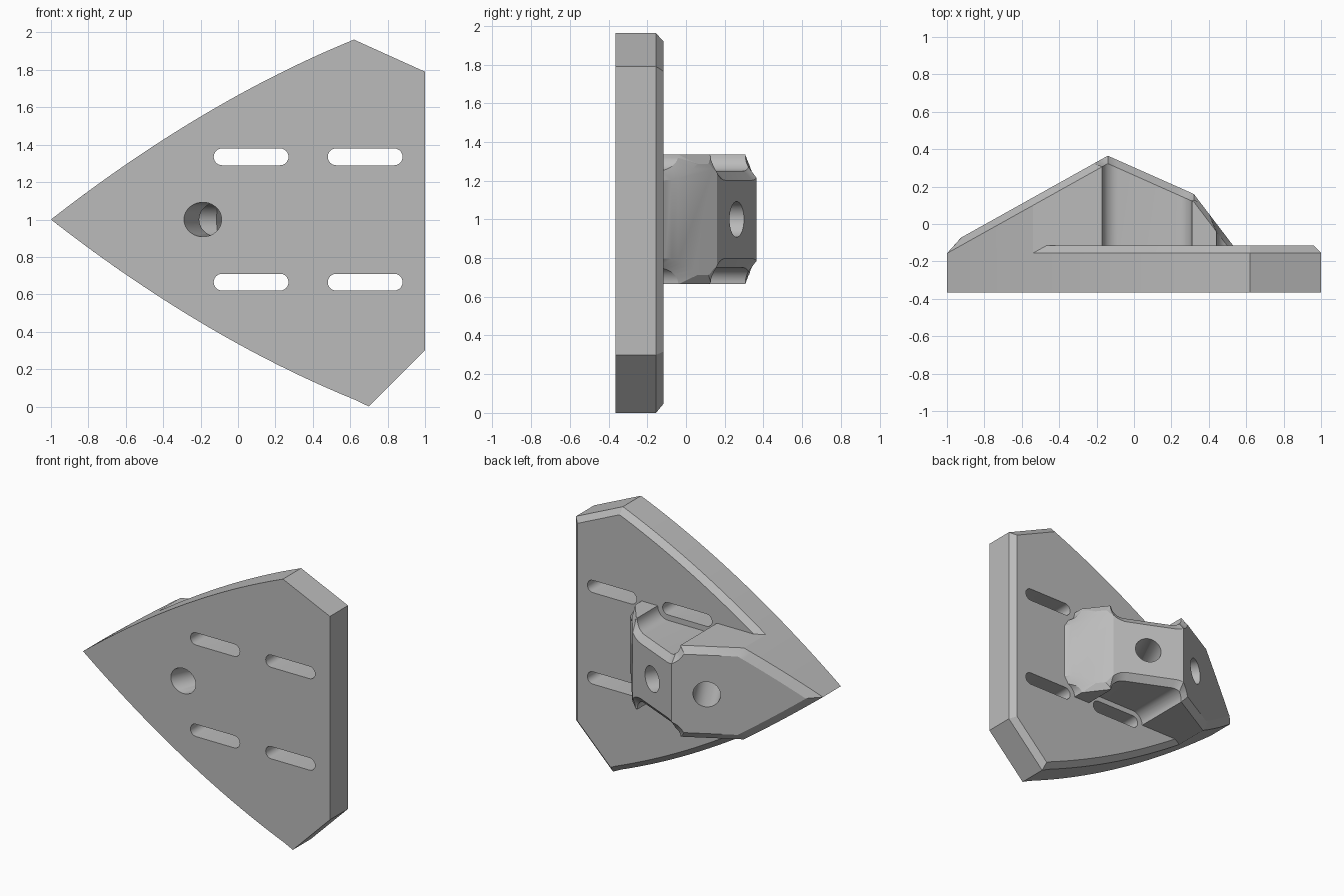
import bpy, bmesh
from math import sin, cos, pi, radians
from mathutils import Vector

if "Cube" in bpy.data.objects:
    bpy.data.objects.remove(bpy.data.objects["Cube"], do_unlink=True)

grey = bpy.data.materials.new("plain grey")
grey.use_nodes = True
grey.diffuse_color = (0.5, 0.5, 0.5, 1)
grey.node_tree.nodes["Principled BSDF"].inputs["Base Color"].default_value = (0.5, 0.5, 0.5, 1)

MID = 1.0                 # height of the mirror plane
FRONT, BACK, RIM = -0.365, -0.115, -0.155
SLOT_Z = 0.335            # slot offset from the mirror plane
SLOTS = [(-0.13, 0.27), (0.48, 0.88)]


def half_width(x):
    u = x + 1
    return 0.78 * u - 0.115 * u * u


def inset(poly, d):
    """Mitred inward offset of a clockwise (x, z) outline."""
    out = []
    for i, p in enumerate(poly):
        a = (p - poly[i - 1]).normalized()
        b = (poly[(i + 1) % len(poly)] - p).normalized()
        na, nb = Vector((a.y, -a.x)), Vector((b.y, -b.x))
        out.append(p + (na + nb) * d / (1 + na.dot(nb)))
    return out


def loft(rings):
    """Closed solid through rings given as (outline, y)."""
    bm = bmesh.new()
    loops = [[bm.verts.new((p.x, y, p.y)) for p in poly] for poly, y in rings]
    for lo, hi in zip(loops, loops[1:]):
        for i in range(len(lo)):
            bm.faces.new((lo[i - 1], lo[i], hi[i], hi[i - 1]))
    bm.faces.new(loops[0])
    bm.faces.new(loops[-1])
    return bm


def finish(bm, name):
    bmesh.ops.recalc_face_normals(bm, faces=bm.faces)
    mesh = bpy.data.meshes.new(name)
    bm.to_mesh(mesh)
    bm.free()
    mesh.materials.append(grey)
    obj = bpy.data.objects.new(name, mesh)
    bpy.context.collection.objects.link(obj)
    return obj


def arc(cx, cz, r, start, end, n=8):
    return [Vector((cx + r * cos(start + (end - start) * i / n),
                    cz + r * sin(start + (end - start) * i / n))) for i in range(n + 1)]


# Base plate: pointed outline with curved sides and a chamfered back rim
N = 24
upper = [-1 + 1.62 * i / N for i in range(N + 1)]
lower = [0.7 - 1.7 * i / N for i in range(1, N)]
outline = [Vector((x, MID + half_width(x))) for x in upper]
outline += [Vector((1, 1.79)), Vector((1, 0.3)), Vector((0.7, 0.0))]
outline += [Vector((x, MID - half_width(x))) for x in lower]
plate = finish(loft([(outline, FRONT), (outline, RIM), (inset(outline, 0.04), BACK)]), "base_plate")

# Ridge block: follows the plate tip, then is relieved around the slots
R = 0.085
half = [Vector((-1 + 0.461 * i / 10, half_width(-1 + 0.461 * i / 10))) for i in range(10)]
half.append(Vector((-0.539, SLOT_Z)))
half += arc(-0.17 + R, SLOT_Z, R, pi, 1.5 * pi)
half += arc(0.31 - R, SLOT_Z, R, 1.5 * pi, 2 * pi)
half += arc(0.44 + R, SLOT_Z, R, pi, 1.5 * pi)
half.append(Vector((0.6, SLOT_Z - R)))
foot = half + [Vector((p.x, -p.y)) for p in reversed(half[1:])]
EDGE, DROP = 0.048, 0.042
crown = inset(foot, EDGE)
for p in crown:
    p.y = max(-SLOT_Z + EDGE, min(SLOT_Z - EDGE, p.y))


def lifted(poly):
    return [Vector((p.x, p.y + MID)) for p in poly]


def ridge(x):
    """Height of the ridge: nose ramp, rear slope, steep end."""
    if x < -0.14:
        return 0.365 + (x + 0.14) * 0.558
    if x < 0.32:
        return 0.365 - (x + 0.14) * 0.445
    return 0.16 - (x - 0.32) * 1.31


bm = loft([(lifted(foot), -1), (lifted(foot), -DROP), (lifted(crown), 0)])
for x in (-0.14, 0.32):
    bmesh.ops.bisect_plane(bm, geom=bm.verts[:] + bm.edges[:] + bm.faces[:],
                           plane_co=(x, 0, 0), plane_no=(1, 0, 0))
for v in bm.verts:
    if v.co.y < -0.5:
        v.co.y = RIM if v.co.x < 0 else -0.3
    else:
        v.co.y += ridge(v.co.x)
block = finish(bm, "ridge_block")

# Cutters: four slots and two round bores
slot_cutters, bores = [], []
r = 0.045
for z in (MID - SLOT_Z, MID + SLOT_Z):
    for a, b in SLOTS:
        pill = arc(a + r, z, r, 1.5 * pi, 0.5 * pi, 12) + arc(b - r, z, r, 0.5 * pi, -0.5 * pi, 12)
        slot_cutters.append(finish(loft([(pill, -0.6), (pill, 0.0)]), "slot_cutter"))


def bore(x, y, direction, outside, depth):
    d = Vector(direction).normalized()
    bm = bmesh.new()
    bmesh.ops.create_cone(bm, cap_ends=True, segments=40, radius1=0.092, radius2=0.092,
                          depth=outside + depth)
    obj = finish(bm, "bore_cutter")
    obj.rotation_mode = 'QUATERNION'
    obj.rotation_quaternion = d.to_track_quat('Z', 'Y')
    obj.location = Vector((x, y, MID)) + d * (depth - outside) / 2
    bores.append(obj)


bore(0.09, 0.26, (-0.407, -0.914, 0), 0.3, 1.0)     # rear slope through to the front
bore(-0.344, 0.251, (0.487, -0.873, 0), 0.3, 0.54)  # nose ramp, meets the first bore


def cut(obj, cutters):
    bpy.context.view_layer.objects.active = obj
    for c in cutters:
        mod = obj.modifiers.new("cut", 'BOOLEAN')
        mod.operation = 'DIFFERENCE'
        mod.solver = 'EXACT'
        mod.object = c
        bpy.ops.object.modifier_apply(modifier=mod.name)


bpy.context.view_layer.update()
cut(plate, slot_cutters + bores)
cut(block, bores)
for c in slot_cutters + bores:
    bpy.data.objects.remove(c, do_unlink=True)

# Smooth the curved walls, keep the edges crisp
for obj in bpy.context.view_layer.objects:
    obj.select_set(obj in (plate, block))
bpy.context.view_layer.objects.active = plate
bpy.ops.object.shade_smooth_by_angle(angle=radians(25))
